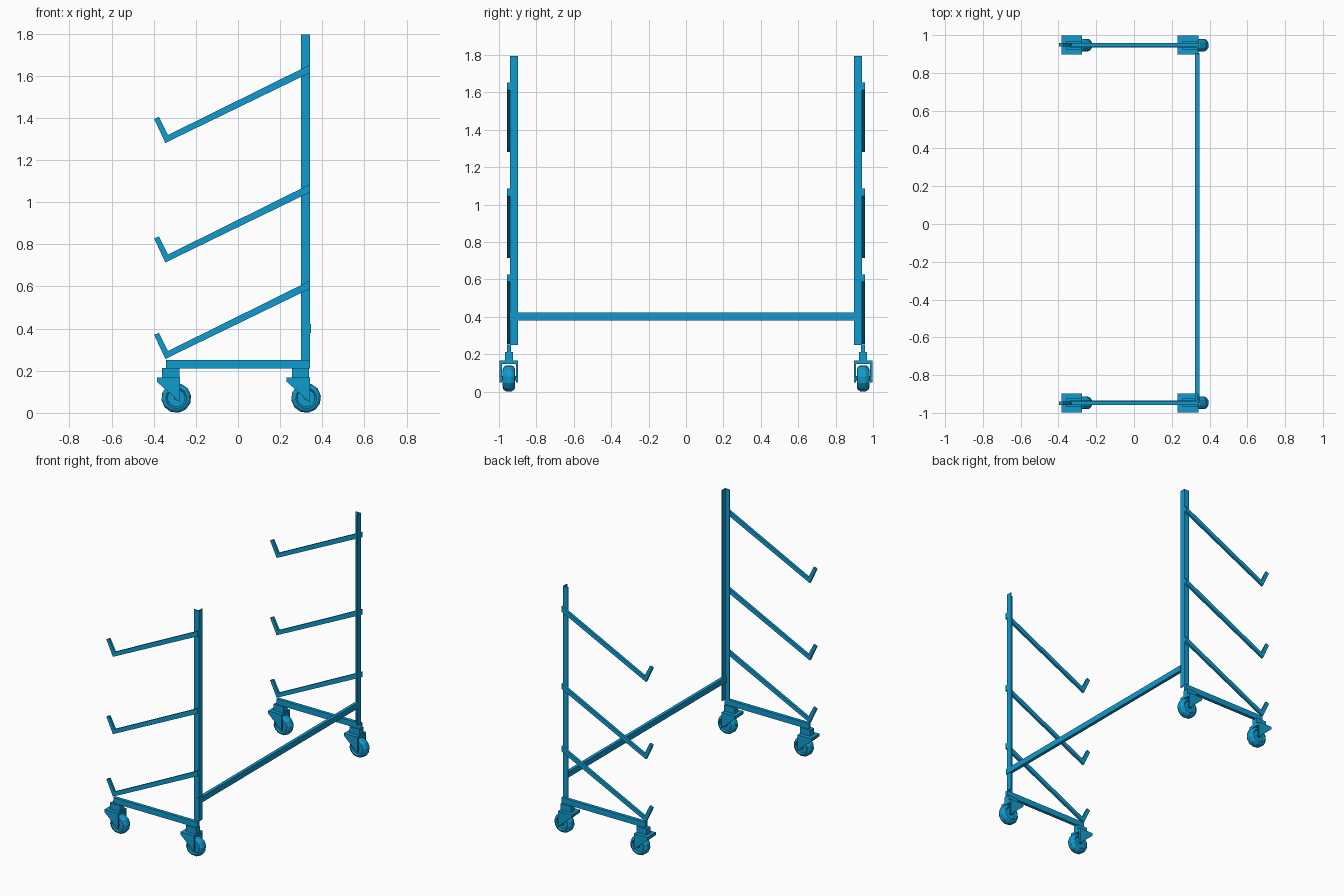
import bpy, bmesh, math

if "Cube" in bpy.data.objects:
    bpy.data.objects.remove(bpy.data.objects["Cube"], do_unlink=True)

blue = bpy.data.materials.new("workshop_blue")
blue.use_nodes = True
colour = (0.005, 0.33, 0.62, 1)
blue.diffuse_color = colour
blue.node_tree.nodes["Principled BSDF"].inputs["Base Color"].default_value = colour


def finish(name, bm):
    bmesh.ops.recalc_face_normals(bm, faces=bm.faces)
    mesh = bpy.data.meshes.new(name)
    bm.to_mesh(mesh)
    bm.free()
    mesh.materials.append(blue)
    obj = bpy.data.objects.new(name, mesh)
    bpy.context.collection.objects.link(obj)
    return obj


def prism(name, points, start, end, axis="y"):
    """Extrude an (x, z) outline along y, or an (x, y) outline along z."""
    bm = bmesh.new()
    place = (lambda a, b: (a, start, b)) if axis == "y" else (lambda a, b: (a, b, start))
    face = bm.faces.new([bm.verts.new(place(a, b)) for a, b in points])
    moved = bmesh.ops.extrude_face_region(bm, geom=[face])["geom"]
    step = (0, end - start, 0) if axis == "y" else (0, 0, end - start)
    bmesh.ops.translate(bm, vec=step, verts=[v for v in moved if isinstance(v, bmesh.types.BMVert)])
    return finish(name, bm)


def box(name, x, y, z):
    return prism(name, [(x[0], z[0]), (x[1], z[0]), (x[1], z[1]), (x[0], z[1])], *y)


def lathe(name, profile, x, y, z, sides=12):
    """Turn a (radius, offset) profile about an axis parallel to y."""
    bm = bmesh.new()
    rings = []
    for r, d in profile:
        angles = [2 * math.pi * (i + 0.3) / sides for i in range(sides)]
        rings.append([bm.verts.new((x + r * math.cos(a), y + d, z + r * math.sin(a))) for a in angles])
    for a, b in zip(rings, rings[1:]):
        for i in range(sides):
            j = (i + 1) % sides
            bm.faces.new((a[i], a[j], b[j], b[i]))
    bm.faces.new(rings[0])
    bm.faces.new(rings[-1])
    return finish(name, bm)


def caster(label, x, s):
    """Swivel caster whose mounting block is centred on x, on side s."""
    y = s * 0.947
    box(label + "_block", (x - 0.041, x + 0.041), (y - 0.022, y + 0.022), (0.165, 0.212))
    box(label + "_fork_top", (x - 0.066, x + 0.044), (y - 0.05, y + 0.05), (0.148, 0.167))
    cheek = [(x - 0.066, 0.167), (x + 0.044, 0.167), (x + 0.044, 0.05), (x - 0.066, 0.148)]
    for side, d in (("near", -0.05), ("far", 0.038)):
        prism(f"{label}_fork_{side}_cheek", cheek, y + d, y + d + 0.012)
    # Tyre with chamfered shoulders and a recessed hub
    tyre = [(0.042, -0.024), (0.05, -0.033), (0.062, -0.028), (0.071, -0.014)]
    tyre += [(r, -d) for r, d in reversed(tyre)]
    lathe(label + "_wheel", tyre, x + 0.026, y, 0.071)
    lathe(label + "_axle", [(0.012, -0.04), (0.012, 0.04)], x + 0.026, y, 0.071, 8)


# Hooked arm outline, drawn at the height of the top arm
hook = [(0.341, 1.652), (-0.332, 1.319), (-0.375, 1.405),
        (-0.398, 1.395), (-0.345, 1.281), (0.341, 1.614)]

for end, s in (("front", -1), ("back", 1)):
    # Angle-iron post: web on the outside, flange turned inward
    out, t, inner = s * 0.94, 0.007, s * 0.898
    angle = [(0.3, out), (0.341, out), (0.341, inner),
             (0.341 - t, inner), (0.341 - t, out - s * t), (0.3, out - s * t)]
    prism(end + "_post", angle, 0.25, 1.795, "z")

    # Foot rail and the three arms
    rail_y = sorted((s * 0.935, s * 0.958))
    box(end + "_foot_rail", (-0.341, 0.341), rail_y, (0.21, 0.252))
    for level, drop in (("top", 0), ("middle", 0.567), ("bottom", 1.025)):
        prism(f"{end}_{level}_arm", [(x, z - drop) for x, z in hook], out, s * 0.957)

    for place, x in (("tip", -0.319), ("post", 0.297)):
        caster(f"{end}_{place}_caster", x, s)

# Bar joining the two end frames
box("cross_bar", (0.323, 0.346), (-0.945, 0.905), (0.38, 0.422))
